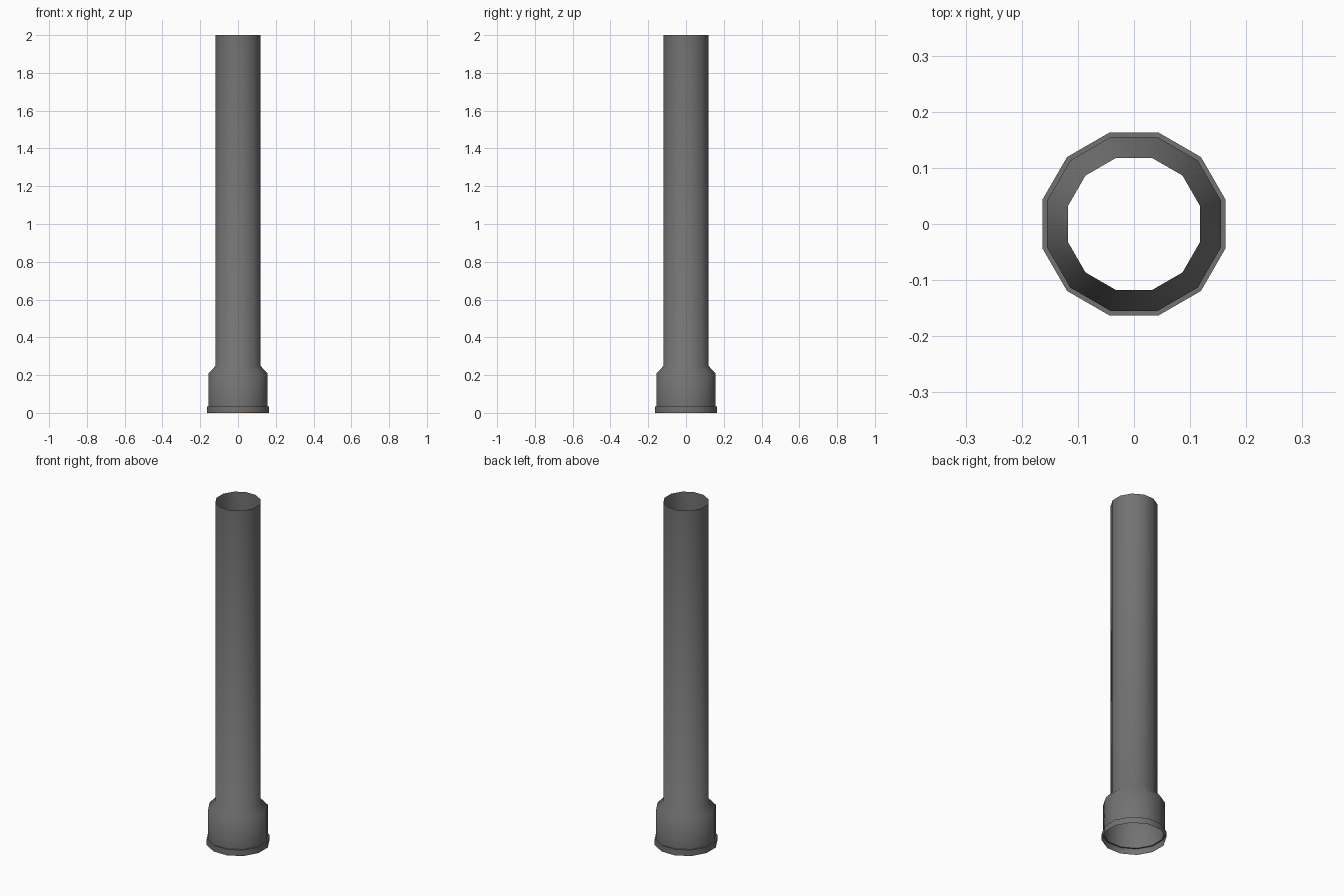
import bpy, bmesh, math

if "Cube" in bpy.data.objects:
    bpy.data.objects.remove(bpy.data.objects["Cube"])

SIDES = 12


def material(name, rgb):
    m = bpy.data.materials.new(name)
    m.diffuse_color = (*rgb, 1)
    m.use_nodes = True
    m.node_tree.nodes["Principled BSDF"].inputs["Base Color"].default_value = m.diffuse_color
    return m


grey = material("cast_iron_grey", (0.17, 0.17, 0.17))
rust = material("rust_brown", (0.20, 0.09, 0.035))


def lathe(name, profile):
    """Open thin shell: profile of (flat-to-axis distance, height), bottom to top."""
    bm = bmesh.new()
    rings = []
    for dist, z in profile:
        r = dist / math.cos(math.pi / SIDES)
        rings.append([bm.verts.new((r * math.cos(a), r * math.sin(a), z))
                      for a in (math.radians(15 + 30 * i) for i in range(SIDES))])
    for low, high in zip(rings, rings[1:]):
        for i in range(SIDES):
            j = (i + 1) % SIDES
            bm.faces.new((low[i], low[j], high[j], high[i]))
    me = bpy.data.meshes.new(name)
    bm.to_mesh(me)
    bm.free()
    ob = bpy.data.objects.new(name, me)
    bpy.context.collection.objects.link(ob)
    me.materials.append(grey)
    me.materials.append(rust)
    bpy.ops.object.select_all(action='DESELECT')
    ob.select_set(True)
    bpy.context.view_layer.objects.active = ob
    bpy.ops.object.shade_smooth_by_angle(angle=math.radians(60))
    return ob


# Straight pipe, sloped shoulder and wide socket in one shell
lathe("pipe_with_socket", [(0.155, 0.035), (0.155, 0.21), (0.118, 0.25), (0.118, 2.0)])

# Rim at the mouth of the socket, with a ledge and a thin bottom edge
rim = lathe("socket_rim", [(0.163, 0.0), (0.163, 0.005), (0.163, 0.035), (0.155, 0.035)])

# Small rust patches along the bottom edge of the rim
for p in rim.data.polygons:
    angle = round(math.degrees(math.atan2(p.center.y, p.center.x))) % 360
    if p.center.z < 0.005 and angle in (90, 210, 300):
        p.material_index = 1
